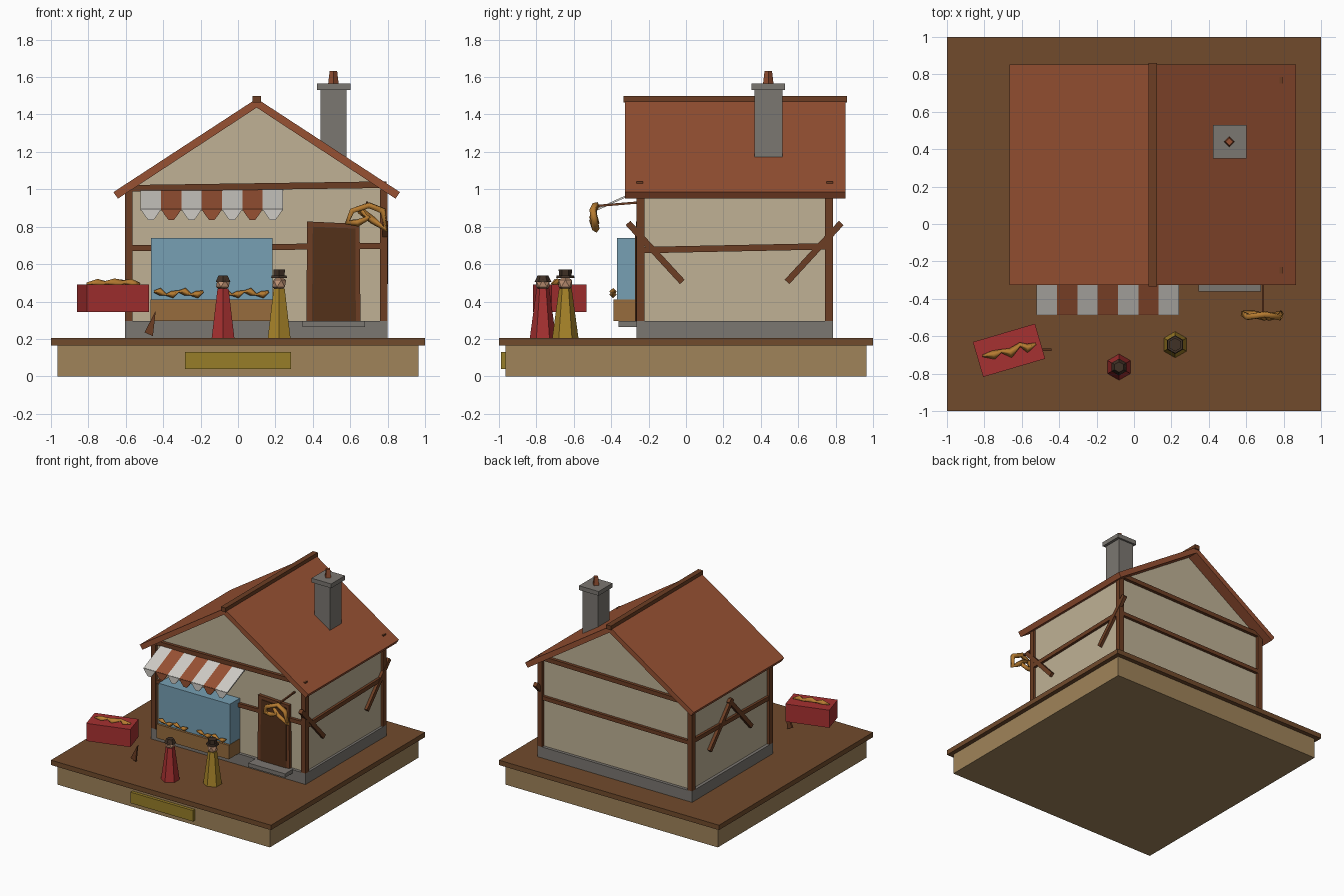
import bpy, bmesh, math
from mathutils import Vector, Matrix

if "Cube" in bpy.data.objects:
    bpy.data.objects.remove(bpy.data.objects["Cube"])


def material(name, rgb):
    m = bpy.data.materials.new(name)
    m.diffuse_color = [(c / 255) ** 2.2 for c in rgb] + [1]
    m.use_nodes = True
    m.node_tree.nodes["Principled BSDF"].inputs["Base Color"].default_value = m.diffuse_color
    return m


WALL = material("plaster", (190, 176, 148))
TIMBER = material("timber", (108, 64, 40))
DARK = material("dark_wood", (84, 52, 32))
ROOF = material("roof_tile", (150, 82, 54))
STONE = material("stone", (122, 118, 112))
SOIL = material("ground_brown", (112, 76, 48))
TAN = material("tan_wood", (158, 130, 90))
COUNTER = material("counter_wood", (150, 108, 64))
BRASS = material("brass", (150, 125, 45))
GLASS = material("glass_blue", (118, 158, 178))
RED = material("red", (165, 52, 52))
YELLOW = material("yellow", (165, 130, 45))
WHITE = material("white_cloth", (205, 202, 196))
BREAD = material("bread", (180, 122, 52))
SKIN = material("skin", (190, 145, 115))
HAT = material("hat", (66, 52, 42))


def finish(name, bm, mat):
    bmesh.ops.recalc_face_normals(bm, faces=bm.faces[:])
    me = bpy.data.meshes.new(name)
    bm.to_mesh(me)
    bm.free()
    ob = bpy.data.objects.new(name, me)
    me.materials.append(mat)
    bpy.context.collection.objects.link(ob)
    return ob


def box(name, x, y, z, mat, turn=0):
    bm = bmesh.new()
    size = (x[1] - x[0], y[1] - y[0], z[1] - z[0])
    mid = Vector((sum(x) / 2, sum(y) / 2, sum(z) / 2))
    m = Matrix.Translation(mid) @ Matrix.Rotation(turn, 4, 'Z') @ Matrix.Diagonal((*size, 1))
    bmesh.ops.create_cube(bm, size=1, matrix=m)
    return finish(name, bm, mat)


def beam(name, p, q, w, d, out, mat=TIMBER):
    """Square bar from p to q; d is its depth along the outward direction."""
    p, q = Vector(p), Vector(q)
    along, out = (q - p).normalized(), Vector(out)
    side = out.cross(along).normalized()
    m = Matrix((along * (q - p).length, side * w, out * d)).transposed().to_4x4()
    bm = bmesh.new()
    bmesh.ops.create_cube(bm, size=1, matrix=Matrix.Translation((p + q) / 2) @ m)
    return finish(name, bm, mat)


def prism(name, profile, y0, y1, mat):
    """Extrude an x-z outline from y0 to y1."""
    bm = bmesh.new()
    f = bm.faces.new([bm.verts.new((x, y0, z)) for x, z in profile])
    r = bmesh.ops.extrude_face_region(bm, geom=[f])
    bmesh.ops.translate(bm, vec=(0, y1 - y0, 0),
                        verts=[g for g in r["geom"] if isinstance(g, bmesh.types.BMVert)])
    return finish(name, bm, mat)


def cone(name, c, z0, z1, r0, r1, mat, n=6):
    bm = bmesh.new()
    bmesh.ops.create_cone(bm, cap_ends=True, segments=n, radius1=r0, radius2=r1, depth=z1 - z0,
                          matrix=Matrix.Translation((c[0], c[1], (z0 + z1) / 2)))
    return finish(name, bm, mat)


def strand(name, pts, radii, mat, flat=1.0, cyclic=False):
    """Faceted four-sided strand through the points."""
    cu = bpy.data.curves.new(name, 'CURVE')
    cu.dimensions = '3D'
    cu.bevel_depth, cu.bevel_resolution, cu.use_fill_caps = 1, 0, True
    sp = cu.splines.new('POLY')
    sp.points.add(len(pts) - 1)
    sp.use_cyclic_u = cyclic
    for p, co, r in zip(sp.points, pts, radii):
        p.co, p.radius = (*co, 1), r
    ob = bpy.data.objects.new(name, cu)
    cu.materials.append(mat)
    bpy.context.collection.objects.link(ob)


# Plinth
box("plinth", (-.965, .965), (-.965, .965), (0, .165), TAN)
box("ground_slab", (-1, 1), (-1, 1), (.165, .205), SOIL)
box("blank_plaque", (-.283, .283), (-.99, -.96), (.04, .13), BRASS)

# House body
box("foundation", (-.605, .8), (-.265, .785), (.2, .295), STONE)
prism("walls", [(-.58, .29), (.78, .29), (.78, .995), (.1, 1.44), (-.58, .995)], -.24, .76, WALL)
for i, x in enumerate((-.605, .758)):
    for j, y in enumerate((-.265, .743)):
        box(f"corner_post_{i}{j}", (x, x + .042), (y, y + .042), (.295, 1.0), TIMBER)

# Timber framing
for name, y, s in (("front", -.248, -1), ("back", .768, 1)):
    beam(f"{name}_tie_beam", (-.6, y, 1.005), (.795, y, 1.025), .035, .035, (0, s, 0))
    beam(f"{name}_mid_rail", (-.57, y, .685), (.77, y, .697), .032, .03, (0, s, 0))
for name, x, s in (("left", -.588, -1), ("right", .788, 1)):
    beam(f"{name}_mid_rail", (x, -.23, .675), (x, .75, .695), .034, .025, (s, 0, 0))
for i, m in enumerate((1, -1)):
    beam(f"right_brace_{i}", (.788, .26 - m * .57, .82), (.788, .26 - m * .28, .505), .034, .03, (1, 0, 0))
    beam(f"left_brace_{i}", (-.59, .27 - m * .27, .53), (-.59, .27 + m * .02, .85), .034, .03, (-1, 0, 0))

# Roof
for name, s in (("left", -1), ("right", 1)):
    prism(f"{name}_roof", [(.1, 1.485), (.1 + s * .766, .985), (.1 + s * .742, .95), (.1, 1.437)],
          -.325, .852, ROOF)
box("ridge_cap", (.078, .122), (-.335, .862), (1.465, 1.5), TIMBER)

# Chimney
box("chimney", (.44, .58), (.365, .515), (1.1, 1.53), STONE)
box("chimney_cap", (.423, .602), (.35, .53), (1.53, 1.565), STONE)
cone("chimney_pot", (.51, .44), 1.565, 1.632, .028, .02, ROOF, 4)

# Door and step
prism("door_frame", [(.365, .295), (.655, .295), (.65, .815), (.37, .828)], -.268, -.235, TIMBER)
prism("door", [(.395, .295), (.63, .295), (.628, .79), (.4, .8)], -.273, -.24, DARK)
box("doorstep", (.345, .68), (-.36, -.25), (.265, .297), STONE)

# Shop window with counter and loaves
box("window_bay", (-.465, .185), (-.37, -.23), (.41, .74), GLASS)
box("counter", (-.468, .188), (-.388, -.23), (.295, .41), COUNTER)
for k, x0 in enumerate((-.45, -.1)):
    n = 9
    strand(f"loaf_row_{k}", [(x0 + i * .033, -.39, .445 + .008 * (-1) ** (i // 2)) for i in range(n)],
           [.006 if i % 2 == 0 else .02 for i in range(n)], BREAD)

# Striped awning with pointed valance
w = .76 / 7
for i in range(7):
    a, b = -.52 + i * w, -.52 + (i + 1) * w
    mat = ROOF if i % 2 else WHITE
    beam(f"awning_stripe_{i}", ((a + b) / 2, -.245, .997), ((a + b) / 2, -.48, .89), w, .01,
         Vector((0, -.107, .235)).normalized(), mat)
    prism(f"awning_valance_{i}", [(a, .893), (b, .893), (b - .02, .862), ((a + b) / 2 + .015, .837),
                                  ((a + b) / 2 - .015, .837), (a + .02, .862)], -.486, -.477, mat)

# Hanging twisted bread sign
loop = [(.585, .825), (.61, .885), (.70, .915), (.775, .885), (.79, .785), (.72, .835),
        (.65, .89), (.70, .85), (.64, .82)]
strand("bread_sign", [(x, -.49 + .008 * (-1) ** i, z) for i, (x, z) in enumerate(loop)],
       [.02] * len(loop), BREAD, cyclic=True)
beam("sign_bracket", (.69, -.25, .93), (.69, -.49, .91), .012, .012, (1, 0, 0))

# Market stall
box("stall_table", (-.841, -.495), (-.773, -.578), (.345, .49), RED, math.radians(16.4))
strand("stall_goods", [(-.81, -.705, .495), (-.75, -.7, .497), (-.71, -.68, .5), (-.66, -.69, .497),
                       (-.61, -.645, .503), (-.57, -.665, .497), (-.525, -.64, .495)],
       [.006, .024, .01, .026, .012, .024, .006], BREAD)
prism("stall_leg", [(-.44, .35), (-.455, .215), (-.5, .235)], -.68, -.665, TIMBER)

# Visitors
for name, c, mat in (("red", (-.08, -.765), RED), ("yellow", (.22, -.645), YELLOW)):
    cone(f"{name}_visitor_robe", c, .205, .47, .07, .034, mat)
    bm = bmesh.new()
    bmesh.ops.create_icosphere(bm, subdivisions=1, radius=.042,
                               matrix=Matrix.Translation((*c, .496)))
    finish(f"{name}_visitor_head", bm, SKIN)
cone("red_visitor_cap", (-.08, -.765), .505, .54, .045, .028, HAT)
cone("yellow_visitor_brim", (.22, -.645), .525, .538, .05, .046, HAT)
cone("yellow_visitor_crown", (.22, -.645), .535, .572, .033, .036, HAT)
